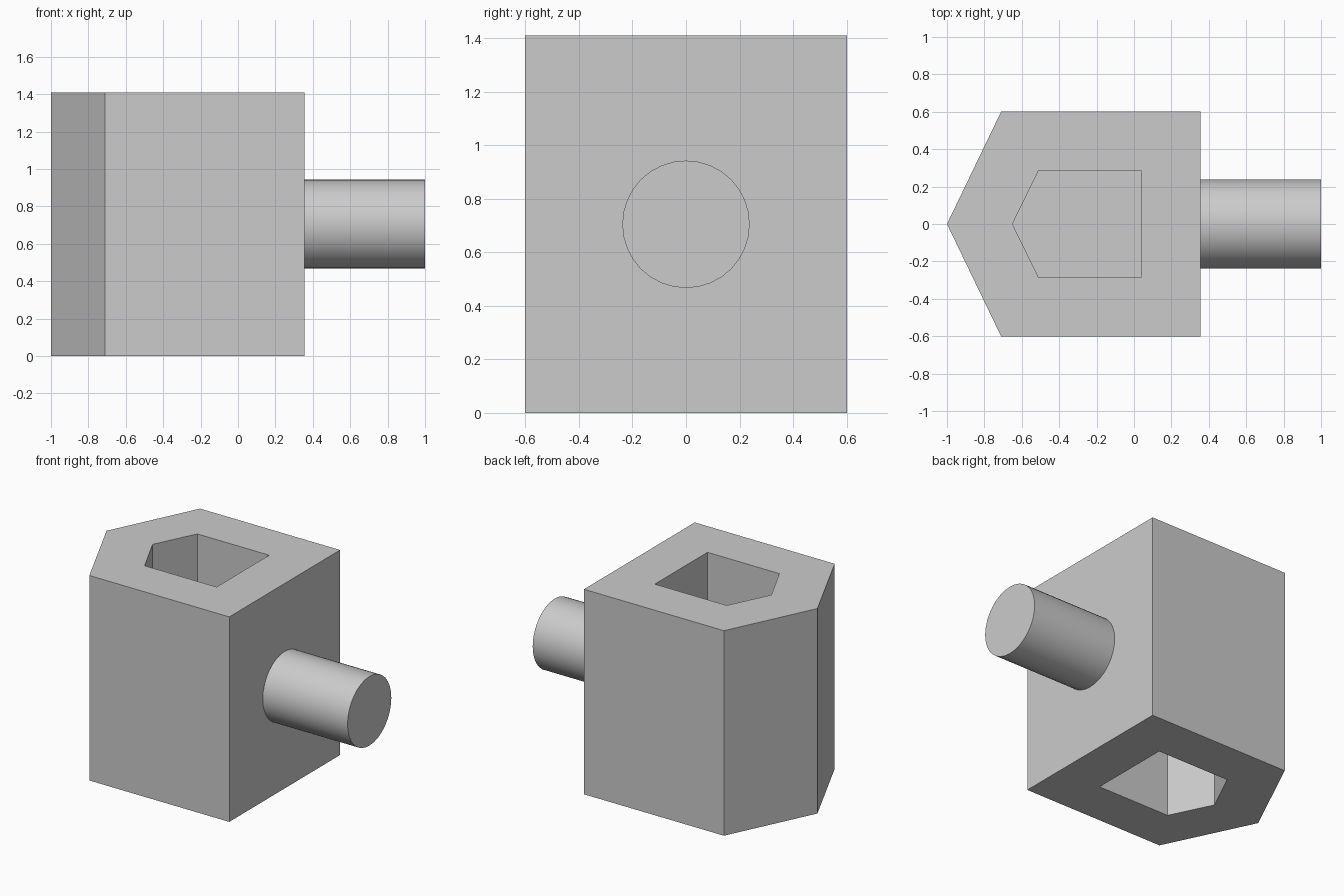
import bpy
import bmesh
import math

cube = bpy.data.objects.get("Cube")
if cube:
    bpy.data.objects.remove(cube, do_unlink=True)

HEIGHT = 1.41
POCKET_DEPTH = 0.6

grey = bpy.data.materials.new("plain grey")
grey.use_nodes = True
colour = (0.6, 0.6, 0.6, 1.0)
grey.diffuse_color = colour
grey.node_tree.nodes["Principled BSDF"].inputs["Base Color"].default_value = colour


def pentagon(tip, shoulder, back, half_width):
    """House-shaped outline pointing towards -x."""
    return [(tip, 0), (shoulder, -half_width), (back, -half_width),
            (back, half_width), (shoulder, half_width)]


def ring(bm, outline, z):
    return [bm.verts.new((x, y, z)) for x, y in outline]


def bridge(bm, a, b):
    n = len(a)
    for i in range(n):
        j = (i + 1) % n
        bm.faces.new((a[i], a[j], b[j], b[i]))


# Pointed block with a matching pocket in its top and underside
outer = pentagon(-1.0, -0.71, 0.355, 0.602)
inner = pentagon(-0.65, -0.51, 0.037, 0.286)
bm = bmesh.new()
levels = [(outer, 0), (outer, HEIGHT), (inner, HEIGHT), (inner, HEIGHT - POCKET_DEPTH)]
rings = [ring(bm, outline, z) for outline, z in levels]
rings.append(ring(bm, inner, 0))
rings.append(ring(bm, inner, POCKET_DEPTH))
for a, b in ((0, 1), (1, 2), (2, 3), (0, 4), (4, 5)):
    bridge(bm, rings[a], rings[b])
bm.faces.new(rings[3])
bm.faces.new(rings[5])
bmesh.ops.recalc_face_normals(bm, faces=bm.faces)
mesh = bpy.data.meshes.new("pointed_block")
bm.to_mesh(mesh)
bm.free()
block = bpy.data.objects.new("pointed_block", mesh)
bpy.context.collection.objects.link(block)
mesh.materials.append(grey)

# Round peg on the flat end
start, end = 0.355, 1.0
bpy.ops.mesh.primitive_cylinder_add(
    vertices=32, radius=0.238, depth=end - start,
    location=((start + end) / 2, 0, HEIGHT / 2), rotation=(0, math.pi / 2, 0))
peg = bpy.context.object
peg.name = "round_peg"
peg.data.materials.append(grey)
bpy.ops.object.shade_smooth_by_angle(angle=math.radians(35))
